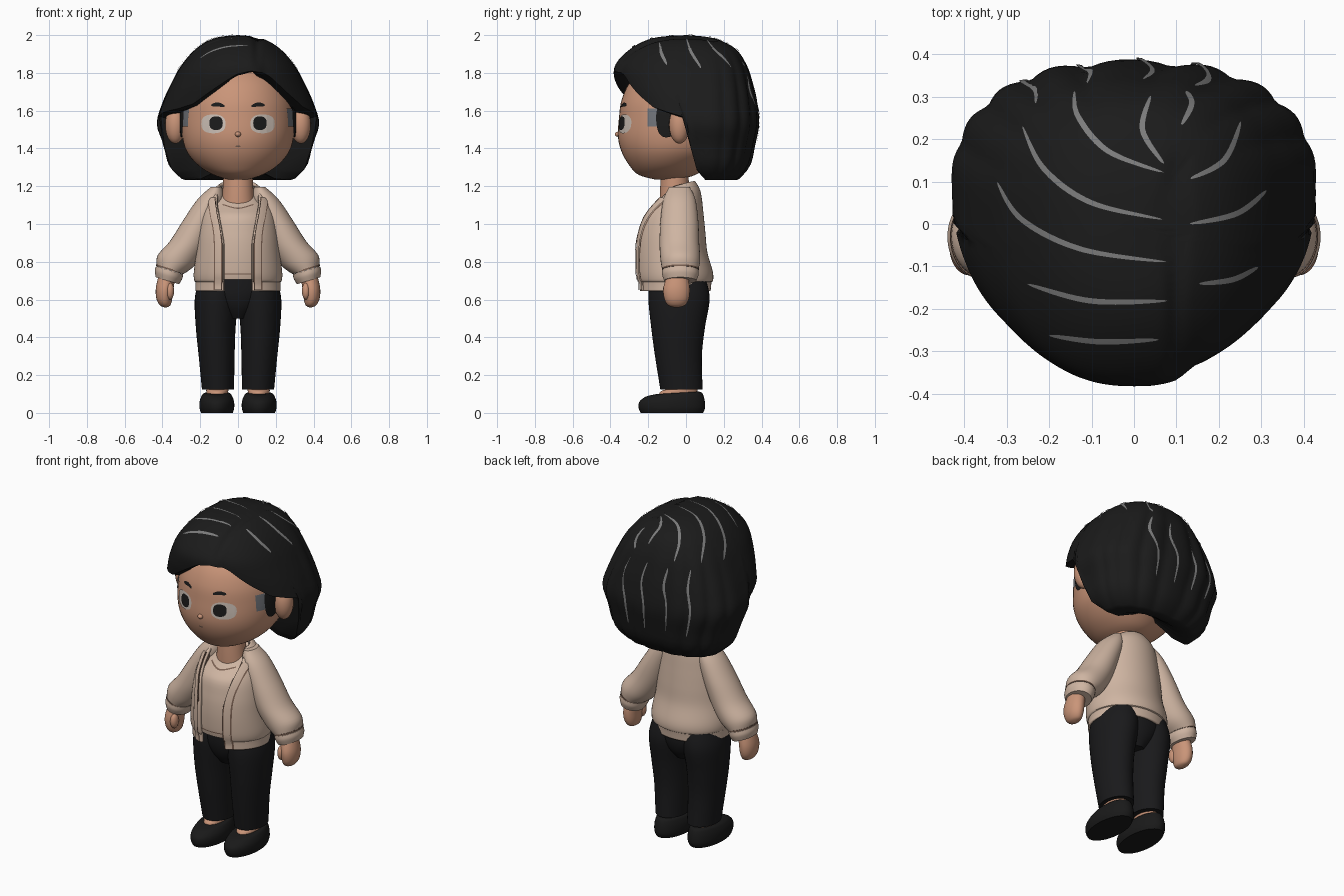
import bpy
import bmesh
from math import sin, cos, pi, asin, exp, sqrt, radians
from mathutils import Vector
from mathutils.bvhtree import BVHTree

start_cube = bpy.data.objects.get("Cube")
if start_cube:
    bpy.data.objects.remove(start_cube, do_unlink=True)


def material(name, r, g, b):
    mat = bpy.data.materials.new(name)
    mat.use_nodes = True
    mat.diffuse_color = (r, g, b, 1)
    shader = next(n for n in mat.node_tree.nodes if n.type == 'BSDF_PRINCIPLED')
    shader.inputs["Base Color"].default_value = (r, g, b, 1)
    shader.inputs["Roughness"].default_value = 0.8
    return mat


HAIR = material("hair black", .011, .011, .011)
SHINE = material("hair highlight grey", .2, .2, .2)
SKIN = material("skin", .59, .3, .19)
KNIT = material("knit beige", .62, .46, .36)
SEAM = material("seam brown", .2, .12, .085)
EYE = material("eye white", .6, .52, .46)
TROUSER = material("trouser black", .01, .01, .011)
SHOE = material("shoe black", .01, .01, .01)
PATCH = material("temple grey", .17, .18, .2)
built = []


def spline(rows, steps=5):
    """Smooth resampling through rows of numbers."""
    out = []
    for i in range(len(rows) - 1):
        a, b, c, d = (rows[max(0, min(len(rows) - 1, i + k))] for k in (-1, 0, 1, 2))
        for s in range(steps):
            t = s / steps
            out.append(tuple(q + .5 * t * (r - p + t * (2 * p - 5 * q + 4 * r - u + t * (3 * (q - r) + u - p)))
                             for p, q, r, u in zip(a, b, c, d)))
    return out + [tuple(rows[-1])]


def grid(name, rows, mat, closed=True, cap=True):
    """Skin a list of equal point rows."""
    bm = bmesh.new()
    verts = [[bm.verts.new(p) for p in row] for row in rows]
    n = len(rows[0])
    for a, b in zip(verts, verts[1:]):
        for j in range(n if closed else n - 1):
            k = (j + 1) % n
            bm.faces.new((a[j], a[k], b[k], b[j]))
    if cap:
        bm.faces.new(verts[0])
        bm.faces.new(verts[-1])
    bmesh.ops.remove_doubles(bm, verts=bm.verts, dist=1e-5)
    bmesh.ops.recalc_face_normals(bm, faces=bm.faces)
    mesh = bpy.data.meshes.new(name)
    bm.to_mesh(mesh)
    bm.free()
    mesh.materials.append(mat)
    obj = bpy.data.objects.new(name, mesh)
    bpy.context.collection.objects.link(obj)
    built.append(obj)
    return obj


def loft(name, rows, mat, side=1, gap=None, n=36):
    """Oval rings: centre x, centre y, z, radius x, radius y, slope along x, slope along y."""
    rows = spline([tuple(r) + (0,) * (7 - len(r)) for r in rows])
    rings = []
    for cx, cy, z, rx, ry, sx, sy in rows:
        a0 = asin(min(gap(z) / rx, .95)) if gap else 0
        ring = []
        for j in range(n):
            a = a0 + (2 * pi - 2 * a0) * j / (n - 1 if gap else n)
            dx, dy = max(rx, 0) * sin(a), -max(ry, 0) * cos(a)
            ring.append((side * (cx + dx), cy + dy, z + sx * dx + sy * dy))
        rings.append(ring)
    return grid(name, rings, mat, not gap, not gap)


def ball(name, centre, radii, mat):
    cx, cy, cz = centre
    rx, ry, rz = radii
    rows = [[(cx + rx * sin(v) * cos(u), cy + ry * sin(v) * sin(u), cz + rz * cos(v))
             for u in (2 * pi * j / 20 for j in range(20))] for v in (pi * i / 12 for i in range(13))]
    return grid(name, rows, mat, cap=False)


VIEW = {"front": (lambda u, v: (u, -3, v), Vector((0, 1, 0))),
        "back": (lambda u, v: (u, 3, v), Vector((0, -1, 0))),
        "top": (lambda u, v: (u, v, 4), Vector((0, 0, -1))),
        "left": (lambda u, v: (3, u, v), Vector((-1, 0, 0))),
        "right": (lambda u, v: (-3, u, v), Vector((1, 0, 0)))}


def ribbon(name, path, half, mat, target, view, lift=.004, taper=True):
    """Thin strip or oval laid onto the surface of another part."""
    mesh = target.data
    tree = BVHTree.FromPolygons([v.co for v in mesh.vertices], [p.vertices for p in mesh.polygons])
    origin, ray = VIEW[view]
    pts = [Vector(p) for p in spline(path, 60 if len(path) == 2 else 10)]
    rows = []
    for i, p in enumerate(pts):
        along = (pts[min(i + 1, len(pts) - 1)] - pts[max(i - 1, 0)]).normalized()
        across = Vector((-along.y, along.x))
        t = 2 * i / (len(pts) - 1) - 1
        w = half * sqrt(max(1 - t * t, .001)) if taper else half
        row = []
        for k in range(-2, 3):
            q = p + across * w * k / 2
            hit, normal, _, _ = tree.ray_cast(origin(q.x, q.y), ray)
            if hit:
                row.append(hit + normal * (-lift if normal.dot(ray) > 0 else lift))
        if len(row) == 5:
            rows.append(row)
    if len(rows) > 1:
        grid(name, rows, mat, closed=False, cap=False)


# Head, neck, ears and nose
head = loft("head", [(0, -.1, 1.235, .05, .06), (0, -.1, 1.26, .13, .15), (0, -.09, 1.31, .21, .21),
                     (0, -.07, 1.38, .27, .27), (0, -.06, 1.46, .295, .3), (0, -.05, 1.56, .3, .305),
                     (0, -.05, 1.66, .285, .29), (0, -.04, 1.76, .24, .25), (0, -.03, 1.86, .13, .15)], SKIN, n=48)
loft("neck", [(0, -.06, 1.08, .09, .08), (0, -.06, 1.17, .082, .078), (0, -.06, 1.3, .075, .07)], SKIN)
ball("nose", (0, -.357, 1.475), (.016, .02, .014), SKIN)

# Face details and hair in front of the ears
ribbon("mouth", [(-.014, 1.412), (.014, 1.412)], .004, SEAM, head, "front")
for side, label in ((1, "left"), (-1, "right")):
    ball(label + "_ear", (side * .332, -.035, 1.525), (.054, .055, .1), SKIN)
    ribbon(label + "_eye_white", [(side * .065, 1.53), (side * .192, 1.53)], .05, EYE, head, "front")
    ribbon(label + "_pupil", [(side * .078, 1.533), (side * .148, 1.533)], .036, HAIR, head, "front", .008)
    ribbon(label + "_brow", [(side * .07, 1.622), (side * .105, 1.632), (side * .14, 1.628)],
           .01, HAIR, head, "front")
    ribbon(label + "_temple", [(-.17, 1.61), (-.17, 1.515)], .032, PATCH, head, label, .004, False)
    ribbon(label + "_sideburn", [(-.11, 1.64), (-.1, 1.46)], .05, HAIR, head, label, .009)

# Hair: rounded shell trimmed at a swept hairline, columns of z, half width, centre y, front, back
SHAPE = spline([(2, 0, 0, 0, 0), (1.985, .12, 0, .17, .14), (1.93, .22, .02, .31, .24),
                (1.84, .3, .03, .405, .29), (1.74, .355, .04, .415, .31), (1.64, .4, .05, .39, .32),
                (1.53, .43, .07, .37, .31), (1.42, .395, .08, .33, .28),
                (1.31, .365, .09, .3, .245), (1.24, .3, .09, .25, .19)], 8)
EDGE = [(-180, 1.24), (-92, 1.24), (-84, 1.3), (-80, 1.57), (-70, 1.59), (-48, 1.61), (-33, 1.635),
        (-14, 1.73), (0, 1.795), (15, 1.82), (27, 1.78), (43, 1.68), (55, 1.62), (70, 1.59),
        (80, 1.57), (84, 1.3), (92, 1.24), (180, 1.24)]


def lookup(table, key):
    """Linear reading of a table sorted by its first column."""
    for a, b in zip(table, table[1:]):
        if a[0] <= key <= b[0]:
            t = (key - a[0]) / max(b[0] - a[0], 1e-9)
            return [p + (q - p) * t for p, q in zip(a, b)]
    return list(table[-1] if key > table[-1][0] else table[0])


def hair_point(a, z, shrink=1, rise=0):
    _, w, yc, front, back = lookup(SHAPE[::-1], z)
    s, c = sin(a), cos(a)
    p = .82 if c < 0 else .86
    locks = max(0, -c + .15) * min(1, max(0, (1.95 - z) * 4))
    r = shrink * (1 + .045 * locks * (abs(sin(9 * a + 3 * (2 - z))) - .5))
    x = r * w * (abs(s) ** p) * (1 if s > 0 else -1)
    y = yc - r * (front if c > 0 else back) * (abs(c) ** p) * (1 if c > 0 else -1)
    if y < .15:
        z -= .014 * exp(-((x - .1) / .02) ** 2)
        if x > .1 and y < 0:
            y *= 1 - .06 * min(1, (x - .1) / .04) * min(1, -y / .2)
    return x, y, z + rise


columns = [-pi + 2 * pi * j / 144 for j in range(144)]
ends = [lookup(EDGE, a * 180 / pi)[1] for a in columns]
shell = [[hair_point(a, 2 - (2 - e) * (i / 32) ** 1.7) for a, e in zip(columns, ends)] for i in range(33)]
for shrink, rise in ((.92, -.008), (.65, 0), (.1, .08)):
    shell.append([hair_point(a, e, shrink, rise) for a, e in zip(columns, ends)])
hair = grid("hair", shell, HAIR, cap=False)

# Grey strands following the parting, then falling down the back
STRANDS = [[(.07, .12), (-.06, .17), (-.13, .25), (-.14, .31)], [(.07, .01), (-.1, .05), (-.21, .13), (-.26, .23)],
           [(.08, -.09), (-.12, -.06), (-.26, .01), (-.32, .1)], [(.08, -.18), (-.1, -.18), (-.25, -.14)],
           [(.06, -.27), (-.08, -.275), (-.2, -.26)], [(.13, .105), (.21, .15), (.25, .24)],
           [(.13, .0), (.24, .025), (.31, .08)], [(.15, -.14), (.23, -.13), (.29, -.1)],
           [(.07, .14), (.02, .22), (.04, .3)], [(.11, .23), (.135, .28), (.12, .31)]]
for path in STRANDS:
    ribbon("hair_strand", path, .0075, SHINE, hair, "top", .005)
for x in (-.23, -.11, .02, .14):
    ribbon("back_strand", [(x, 1.79), (x * 1.1 + .02, 1.68), (x * 1.1 - .01, 1.55), (x, 1.4)],
           .007, SHINE, hair, "back", .005)

# Cardigan, open at the front over a shirt
BODY = [(0, -.04, 1.2, .095, .08, 0, .3), (0, -.045, 1.15, .15, .115, 0, .15), (0, -.07, 1.05, .185, .155),
        (0, -.08, .95, .203, .175), (0, -.08, .85, .213, .185), (0, -.065, .75, .226, .198),
        (0, -.06, .705, .225, .196), (0, -.06, .695, .218, .188), (0, -.062, .645, .218, .184)]


def opening(z):
    return .075 + .035 * min(1, max(0, (z - .9) / .2))


cardigan = loft("cardigan", BODY, KNIT, gap=opening, n=49)
thick = cardigan.modifiers.new("thickness", 'SOLIDIFY')
thick.thickness, thick.offset = .016, 0
shirt = loft("shirt", [(0, -.045, 1.165, .088, .078, 0, .5)]
             + [(x, y, z, rx * .95, ry * .95) for x, y, z, rx, ry, *_ in BODY[2:7]], KNIT)
ribbon("shirt_hem_seam", [(-.075, .735), (.075, .735)], .003, SEAM, shirt, "front", .004, False)
ribbon("shirt_collar_seam", [(-.08, 1.1), (0, 1.08), (.08, 1.1)], .003, SEAM, shirt, "front", .004, False)
for side in (1, -1):
    for name, x, half, mat, lift in (("placket", .1, .016, KNIT, .016), ("placket_seam", .119, .0035, SEAM, .012),
                                     ("opening_seam", .081, .0035, SEAM, .018)):
        ribbon(name, [(side * x, .65), (side * x, .92), (side * (x + .02), 1.05), (side * (x + .033), 1.13)],
               half, mat, cardigan, "front", lift, False)

# Arms
for side, label in ((1, "left"), (-1, "right")):
    loft(label + "_sleeve", [(.115, -.035, 1.195, .03, .055), (.145, -.035, 1.13, .07, .085),
                             (.2, -.035, 1.02, .09, .1), (.26, -.035, .9, .1, .105, .1),
                             (.325, -.03, .81, .1, .105, .25), (.36, -.03, .755, .07, .095, .3)], KNIT, side)
    loft(label + "_cuff_seam", [(.36, -.03, .765, .073, .098, .3), (.361, -.03, .757, .073, .098, .3)], SEAM, side)
    loft(label + "_cuff", [(.362, -.03, .755, .072, .096, .3), (.368, -.03, .73, .072, .096, .3),
                           (.374, -.03, .7, .062, .085, .3)], KNIT, side)
    loft(label + "_hand", [(.375, -.045, .73, .045, .055), (.388, -.05, .66, .047, .07),
                           (.39, -.05, .605, .042, .065), (.386, -.05, .57, .028, .045),
                           (.384, -.05, .558, .005, .01)], SKIN, side)
    ball(label + "_thumb", (side * .36, -.095, .645), (.022, .028, .045), SKIN)

# Trousers, feet and shoes
loft("trouser_hips", [(0, -.045, .715, .19, .155), (0, -.04, .63, .19, .158),
                      (0, -.038, .56, .13, .14), (0, -.038, .5, .06, .1)], TROUSER)
for side, label in ((1, "left"), (-1, "right")):
    loft(label + "_trouser_leg", [(.104, -.042, .7, .104, .15), (.114, -.037, .6, .115, .162),
                                  (.118, -.042, .45, .105, .142), (.113, -.04, .3, .095, .124),
                                  (.106, -.024, .125, .085, .112)], TROUSER, side)
    loft(label + "_foot", [(.108, -.015, .17, .055, .065), (.108, -.02, .13, .058, .075),
                           (.11, -.04, .113, .058, .1, 0, .05), (.11, -.05, .04, .05, .1)], SKIN, side)
    loft(label + "_shoe", [(.112, -.075, 0, .084, .165), (.112, -.075, .028, .092, .176),
                           (.112, -.074, .065, .09, .172, 0, .03), (.112, -.062, .096, .077, .148, 0, .06),
                           (.112, -.045, .106, .064, .112, 0, .06)], SHOE, side)

# Smooth shading
bpy.ops.object.select_all(action='DESELECT')
for obj in built:
    obj.select_set(True)
bpy.context.view_layer.objects.active = built[0]
bpy.ops.object.shade_smooth_by_angle(angle=radians(40))
